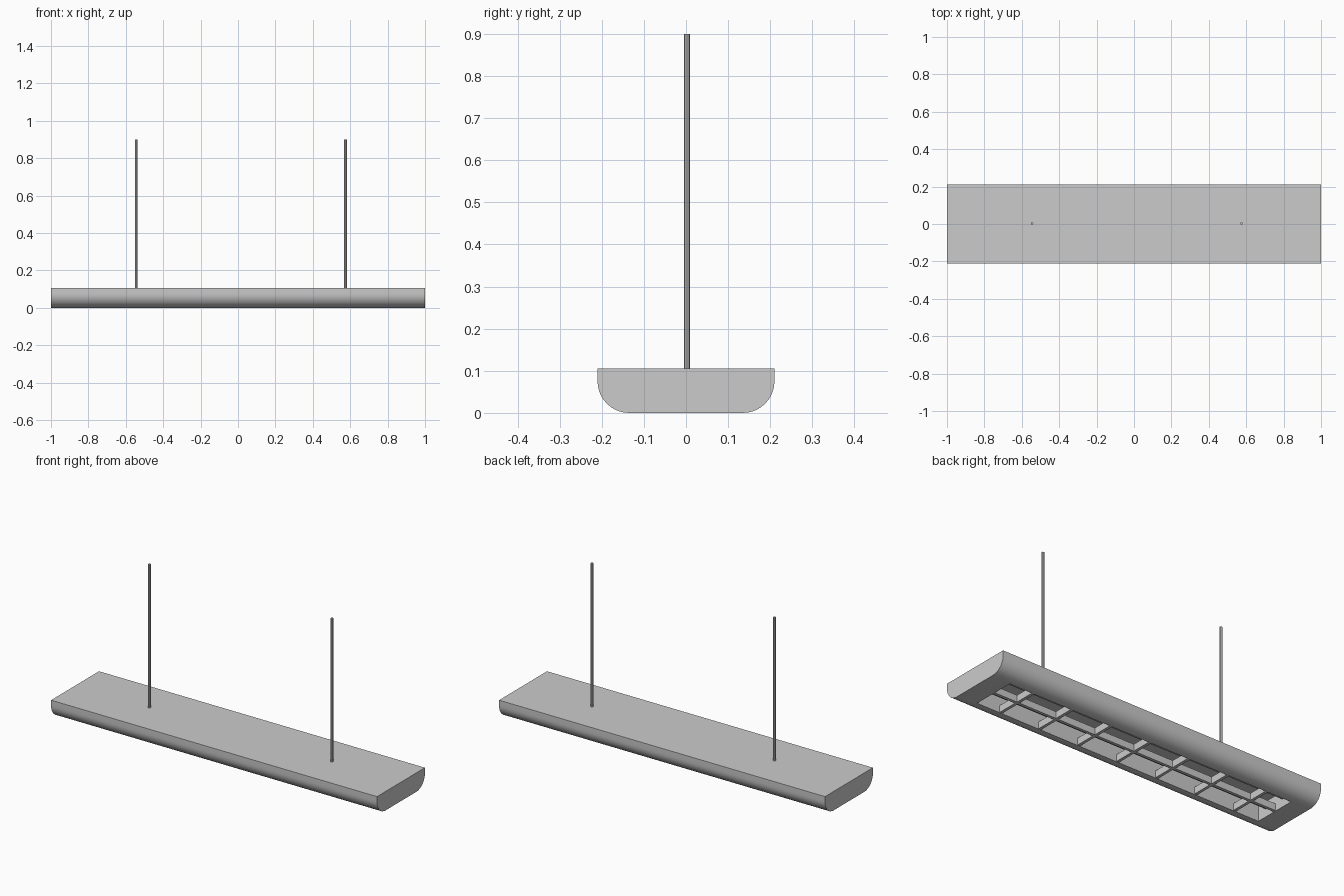
import bpy, bmesh, math

if "Cube" in bpy.data.objects:
    bpy.data.objects.remove(bpy.data.objects["Cube"])

def new_object(name, bm):
    bmesh.ops.recalc_face_normals(bm, faces=bm.faces)
    me = bpy.data.meshes.new(name)
    bm.to_mesh(me)
    bm.free()
    ob = bpy.data.objects.new(name, me)
    bpy.context.collection.objects.link(ob)
    return ob

def box(name, x0, x1, y0, y1, z0, z1):
    bm = bmesh.new()
    bmesh.ops.create_cube(bm, size=1)
    for v in bm.verts:
        v.co = (x1 if v.co.x > 0 else x0, y1 if v.co.y > 0 else y0, z1 if v.co.z > 0 else z0)
    return new_object(name, bm)

def cylinder(name, r, length, loc, sides, along_x=False):
    bpy.ops.mesh.primitive_cylinder_add(vertices=sides, radius=r, depth=length, location=loc,
                                        rotation=(0, math.pi / 2 if along_x else 0, 0))
    ob = bpy.context.object
    ob.name = name
    smooth(ob)
    return ob

def smooth(ob):
    bpy.ops.object.select_all(action='DESELECT')
    ob.select_set(True)
    bpy.context.view_layer.objects.active = ob
    bpy.ops.object.shade_smooth_by_angle(angle=math.radians(40))

W, H, RY, RZ = 0.21, 0.105, 0.075, 0.075   # half width, height, corner radii
OX, OY = 0.885, 0.122                      # half size of the opening

# Housing: flat top, rounded lower edges, extruded along x
arc = [(W - RY + RY * math.cos(t), RZ - RZ * math.sin(t))
       for t in (math.pi / 2 * i / 10 for i in range(11))]
right = [(W, H)] + arc
profile = right + [(-y, z) for y, z in reversed(right)]
bm = bmesh.new()
face = bm.faces.new([bm.verts.new((-1, y, z)) for y, z in profile])
ext = bmesh.ops.extrude_face_region(bm, geom=[face], use_keep_orig=True)
for g in ext['geom']:
    if isinstance(g, bmesh.types.BMVert):
        g.co.x = 1
housing = new_object("housing", bm)

# Recess cut up from the underside
cutter = box("recess_cutter", -OX, OX, -OY, OY, -0.05, 0.085)
cutter.hide_render = True
cutter.hide_set(True)
cut = housing.modifiers.new("recess", 'BOOLEAN')
cut.operation, cut.object, cut.solver = 'DIFFERENCE', cutter, 'EXACT'
smooth(housing)

# Louvre: one long divider and evenly spaced cross blades
box("louvre_divider", -OX, OX, -0.008, 0.008, 0.002, 0.04)
for i in range(-3, 4):
    x = i * 0.245
    box("louvre_blade", x - 0.008, x + 0.008, -OY, OY, 0.002, 0.04)

# Lamp tubes behind the louvre
for s in (-1, 1):
    cylinder("lamp_tube", 0.018, 2 * OX, (0, s * 0.062, 0.062), 16, True)

# Suspension rods
for x in (-0.545, 0.575):
    cylinder("suspension_rod", 0.007, 0.8, (x, 0.002, 0.5), 8)
